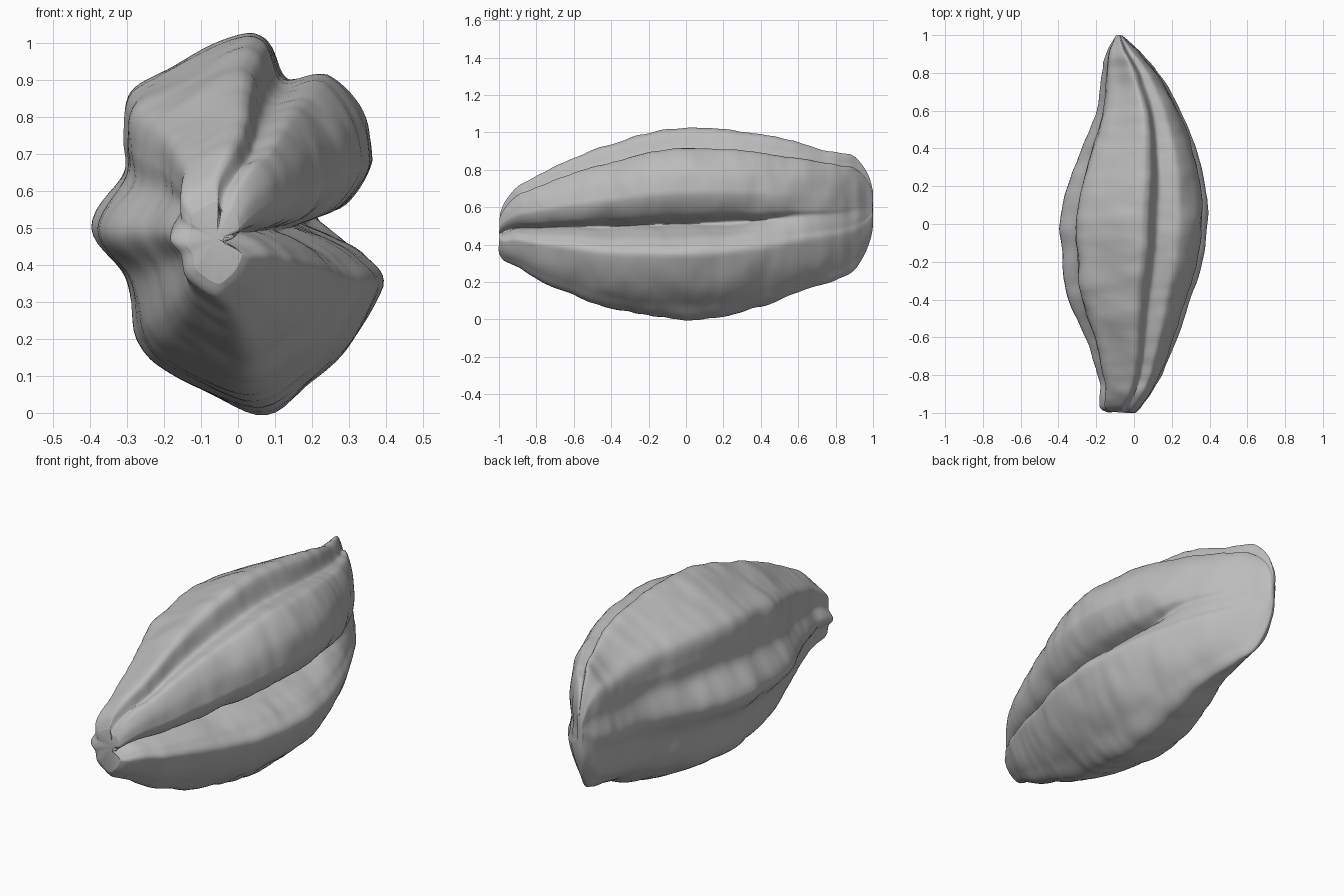
import bpy
import bmesh
from mathutils import Vector, noise

default_cube = bpy.data.objects.get("Cube")
if default_cube:
    bpy.data.objects.remove(default_cube)

# Widest cross-section: x, z, and how strongly the point sinks into a groove
PROFILE = [
    (.05, 0, 0), (.2, .08, 0), (.31, .19, 0), (.39, .34, 0), (.37, .41, .1),
    (.37, .46, .36), (.36, .53, .58), (.36, .58, .22), (.36, .68, 0),
    (.33, .81, 0), (.24, .91, 0), (.13, .93, .07), (.07, 1.01, 0),
    (0, 1.02, 0), (-.17, .94, 0), (-.29, .87, 0), (-.32, .76, .03),
    (-.33, .66, .06), (-.39, .5, 0), (-.32, .36, .05), (-.27, .2, 0),
    (-.18, .11, 0),
]

# Stations along the pod: y, left edge, right edge, bottom, top, groove depth
STATIONS = [
    (-1, -.14, .01, .35, .57, 1), (-.97, -.18, .04, .31, .63, 1.2),
    (-.9, -.18, .09, .28, .7, 1.3), (-.8, -.19, .15, .22, .76, 1.2),
    (-.6, -.26, .23, .13, .86, 1), (-.4, -.34, .3, .06, .93, 1),
    (-.2, -.375, .365, .02, .99, 1), (0, -.39, .39, 0, 1.02, 1),
    (.2, -.35, .38, .02, 1.01, .9), (.4, -.28, .33, .07, .98, .7),
    (.6, -.2, .25, .14, .94, .3), (.8, -.17, .13, .21, .89, .15),
    (.9, -.15, .04, .26, .87, .1), (.97, -.12, -.03, .38, .78, 0),
    (1, -.1, -.06, .5, .68, 0),
]
RINGS_PER_SPAN = 9
POINTS_PER_SPAN = 7


def spline(rows, steps, closed):
    """Sample a smooth curve through the rows."""
    count = len(rows)
    rows = [Vector(row) for row in rows]

    def row_at(index):
        return rows[index % count] if closed else rows[max(0, min(count - 1, index))]

    samples = []
    for i in range(count if closed else count - 1):
        before, start, end, after = (row_at(i + k) for k in (-1, 0, 1, 2))
        for step in range(steps):
            t = step / steps
            slope_a, slope_b = (end - before) / 2, (after - start) / 2
            bend = 3 * (end - start) - 2 * slope_a - slope_b
            twist = 2 * (start - end) + slope_a + slope_b
            samples.append(start + slope_a * t + bend * t ** 2 + twist * t ** 3)
    if not closed:
        samples.append(rows[-1])
    return samples


def ring_points(station, outline):
    """Fit the grooved outline between the edges of one station."""
    y, left, right, bottom, top, depth = station
    for x, z, groove in outline:
        pull = max(0, groove) * depth
        x += (.02 - x) * pull
        z += (.5 - z) * pull
        px = left + (x + .39) / .78 * (right - left)
        pz = bottom + z / 1.02 * (top - bottom)
        yield Vector((px, y, pz))


def wrinkle(point):
    """Soft lumps, shorter along the pod than around it."""
    broad = noise.noise(Vector((point.x * 5, point.y * 6, point.z * 5)))
    fine = noise.noise(Vector((point.x * 7, point.y * 17, point.z * 7)))
    return broad * .010 + fine * .005


# Pod skin
bm = bmesh.new()
outline = spline(PROFILE, POINTS_PER_SPAN, True)
rings = [[bm.verts.new(p) for p in ring_points(station, outline)]
         for station in spline(STATIONS, RINGS_PER_SPAN, False)]
for ring, following in zip(rings, rings[1:]):
    for i in range(len(ring)):
        j = (i + 1) % len(ring)
        bm.faces.new((ring[i], ring[j], following[j], following[i]))

# Rounded ends, the front one dimpled
for ring, offset in ((rings[0], .03), (rings[-1], .003)):
    middle = sum((v.co for v in ring), Vector()) / len(ring)
    pole = bm.verts.new(middle + Vector((0, offset, 0)))
    for i in range(len(ring)):
        bm.faces.new((ring[i], ring[(i + 1) % len(ring)], pole))
bmesh.ops.recalc_face_normals(bm, faces=bm.faces)

# Wrinkled surface
bm.normal_update()
shifts = [(v, v.normal * wrinkle(v.co)) for v in bm.verts]
for vert, shift in shifts:
    vert.co += shift
for face in bm.faces:
    face.smooth = True

mesh = bpy.data.meshes.new("seed_pod")
bm.to_mesh(mesh)
bm.free()
pod = bpy.data.objects.new("seed_pod", mesh)
bpy.context.collection.objects.link(pod)

# Plain grey skin
grey = bpy.data.materials.new("plain_grey")
grey.use_nodes = True
colour = (.5, .5, .5, 1)
grey.diffuse_color = colour
grey.node_tree.nodes["Principled BSDF"].inputs["Base Color"].default_value = colour
mesh.materials.append(grey)
